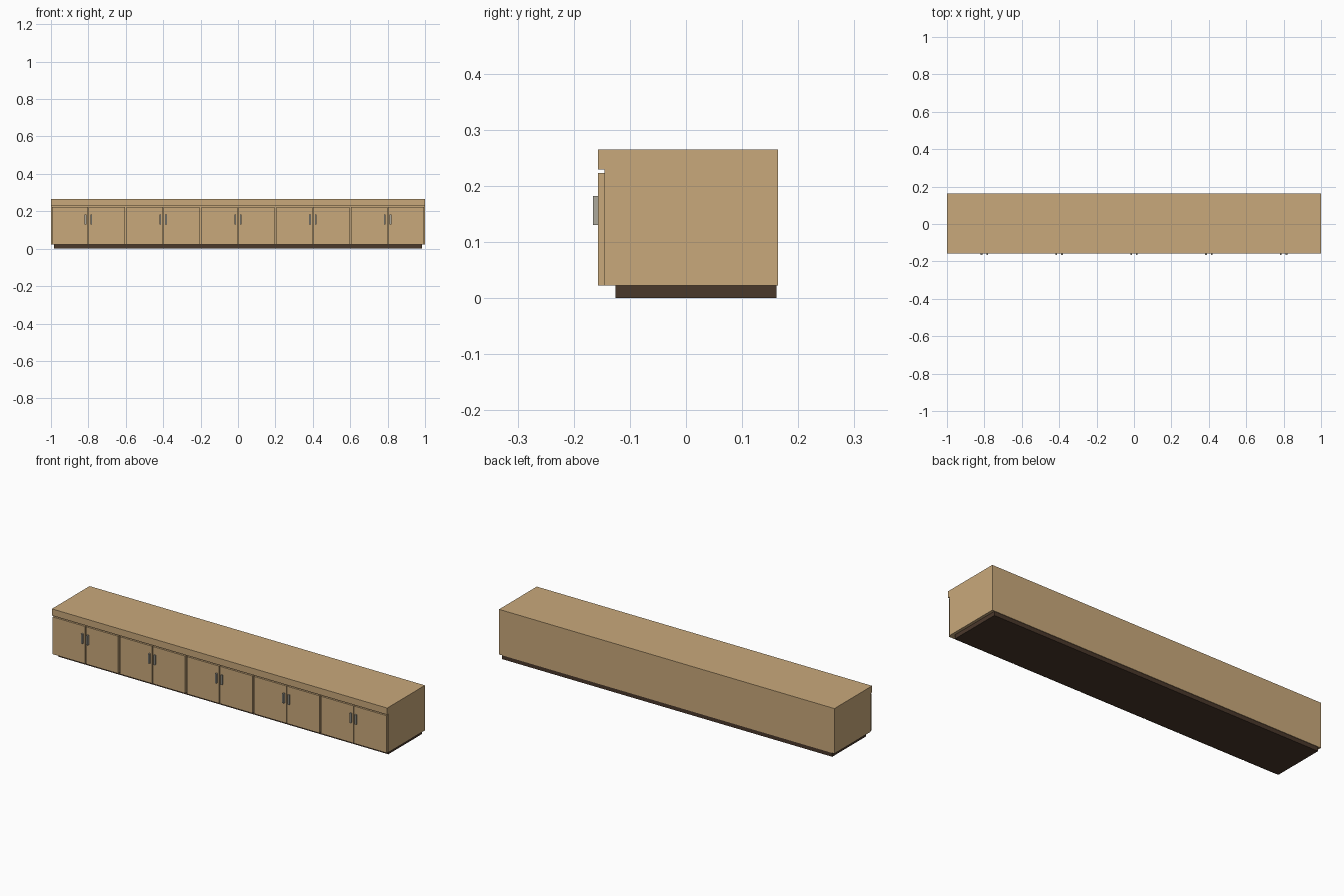
import bpy, bmesh

if "Cube" in bpy.data.objects:
    bpy.data.objects.remove(bpy.data.objects["Cube"])


def srgb(r, g, b):
    def lin(c):
        c /= 255
        return c / 12.92 if c <= 0.04045 else ((c + 0.055) / 1.055) ** 2.4
    return (lin(r), lin(g), lin(b), 1)


def material(name, rgb):
    m = bpy.data.materials.new(name)
    m.diffuse_color = srgb(*rgb)
    m.use_nodes = True
    m.node_tree.nodes["Principled BSDF"].inputs["Base Color"].default_value = m.diffuse_color
    return m


wood = material("light_oak", (201, 169, 123))
dark = material("dark_brown", (74, 56, 43))
metal = material("brushed_metal", (172, 168, 156))


def box(name, x, y, z, mat):
    """Axis-aligned box from (min, max) ranges."""
    bm = bmesh.new()
    bmesh.ops.create_cube(bm, size=1)
    for v in bm.verts:
        v.co = [r[0] if c < 0 else r[1] for c, r in zip(v.co, (x, y, z))]
    mesh = bpy.data.meshes.new(name)
    bm.to_mesh(mesh)
    bm.free()
    mesh.materials.append(mat)
    ob = bpy.data.objects.new(name, mesh)
    bpy.context.collection.objects.link(ob)
    return ob


FRONT, BACK, FACE = -0.157, 0.164, -0.145
BASE, DOOR_TOP, SLAB, TOP = 0.022, 0.223, 0.229, 0.265

# Recessed plinth, carcass and worktop
box("plinth", (-0.985, 0.985), (-0.126, 0.161), (0, BASE), dark)
box("carcass", (-1, 1), (FACE, BACK), (BASE, SLAB), wood)
box("worktop", (-1, 1), (FRONT, BACK), (SLAB, TOP), wood)

# Five cabinets, each with a pair of doors and upright pulls
for i in range(5):
    cx = -0.8 + 0.4 * i
    for side, s in (("left", -1), ("right", 1)):
        xs = sorted((cx + s * 0.002, cx + s * 0.195))
        box(f"door_{side}_{i + 1}", xs, (FRONT, FACE), (BASE, DOOR_TOP), wood)
        hs = sorted((cx + s * 0.011, cx + s * 0.020))
        box(f"handle_{side}_{i + 1}", hs, (-0.166, FRONT), (0.13, 0.182), metal)
